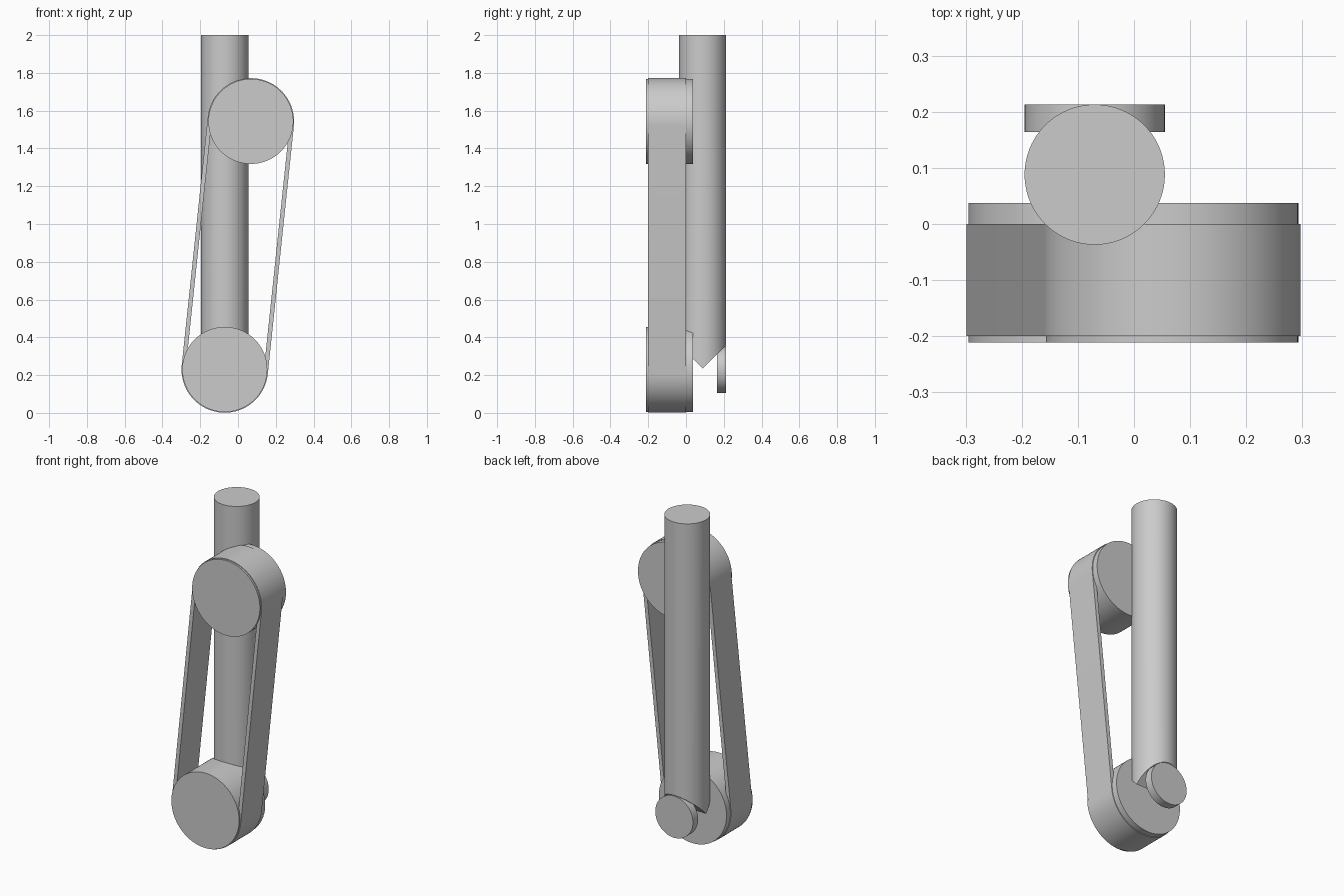
import bpy, bmesh, math
from mathutils import Vector, Matrix

cube = bpy.data.objects.get("Cube")
if cube:
    bpy.data.objects.remove(cube, do_unlink=True)

# One grey metal colour for every part
grey = bpy.data.materials.new("grey_metal")
grey.use_nodes = True
colour = (0.6, 0.6, 0.6, 1)
grey.diffuse_color = colour
grey.node_tree.nodes["Principled BSDF"].inputs["Base Color"].default_value = colour

LOW = Vector((-0.07, 0, 0.23))      # lower axle
HIGH = Vector((0.068, 0, 1.543))    # upper axle
DRUM_R, SHAFT_R = 0.225, 0.125
SHAFT_Y = 0.088


def finish(name, bm):
    bmesh.ops.recalc_face_normals(bm, faces=bm.faces[:])
    mesh = bpy.data.meshes.new(name)
    bm.to_mesh(mesh)
    bm.free()
    mesh.materials.append(grey)
    ob = bpy.data.objects.new(name, mesh)
    bpy.context.collection.objects.link(ob)
    bpy.ops.object.select_all(action='DESELECT')
    ob.select_set(True)
    bpy.context.view_layer.objects.active = ob
    bpy.ops.object.shade_smooth_by_angle(angle=math.radians(30))


def disc(name, centre, radius, y0, y1):
    """Cylinder lying along y."""
    bm = bmesh.new()
    place = Matrix.Translation((centre.x, (y0 + y1) / 2, centre.z))
    bmesh.ops.create_cone(bm, cap_ends=True, segments=96, radius1=radius,
                          radius2=radius, depth=y1 - y0,
                          matrix=place @ Matrix.Rotation(math.pi / 2, 4, 'X'))
    finish(name, bm)


def stadium(radius, steps=48):
    """Outline wrapped around both axles."""
    d = HIGH - LOW
    start = math.atan2(d.z, d.x) - math.pi / 2
    pts = []
    for centre, offset in ((HIGH, 0), (LOW, math.pi)):
        for i in range(steps + 1):
            a = start + offset + math.pi * i / steps
            pts.append(centre + radius * Vector((math.cos(a), 0, math.sin(a))))
    return pts


# Pulley drums and the small end disc
disc("lower_pulley", LOW, DRUM_R, -0.211, 0.037)
disc("upper_pulley", HIGH, DRUM_R, -0.211, 0.037)
disc("end_disc", LOW, SHAFT_R, 0.164, 0.213)

# Belt: closed band around both pulleys
bm = bmesh.new()
outer, inner = stadium(0.229), stadium(0.206)
rings = [[bm.verts.new(p + Vector((0, y, 0))) for p in pts]
         for pts, y in ((outer, -0.2), (outer, 0), (inner, 0), (inner, -0.2))]
n = len(outer)
for k in range(4):
    a, b = rings[k], rings[(k + 1) % 4]
    for i in range(n):
        j = (i + 1) % n
        bm.faces.new((a[i], a[j], b[j], b[i]))
finish("belt", bm)

# Upright shaft, cut to a wedge at the bottom
bm = bmesh.new()
bmesh.ops.create_cone(bm, cap_ends=True, segments=96, radius1=SHAFT_R,
                      radius2=SHAFT_R, depth=2,
                      matrix=Matrix.Translation((LOW.x, SHAFT_Y, 1)))
for side in (1, -1):
    cut = bmesh.ops.bisect_plane(
        bm, geom=bm.verts[:] + bm.edges[:] + bm.faces[:], dist=1e-5,
        plane_co=(LOW.x, SHAFT_Y, 0.235), plane_no=(0, side, -1),
        clear_outer=True)["geom_cut"]
    rim = [e for e in cut if isinstance(e, bmesh.types.BMEdge)]
    bmesh.ops.edgenet_fill(bm, edges=rim)
finish("shaft", bm)
